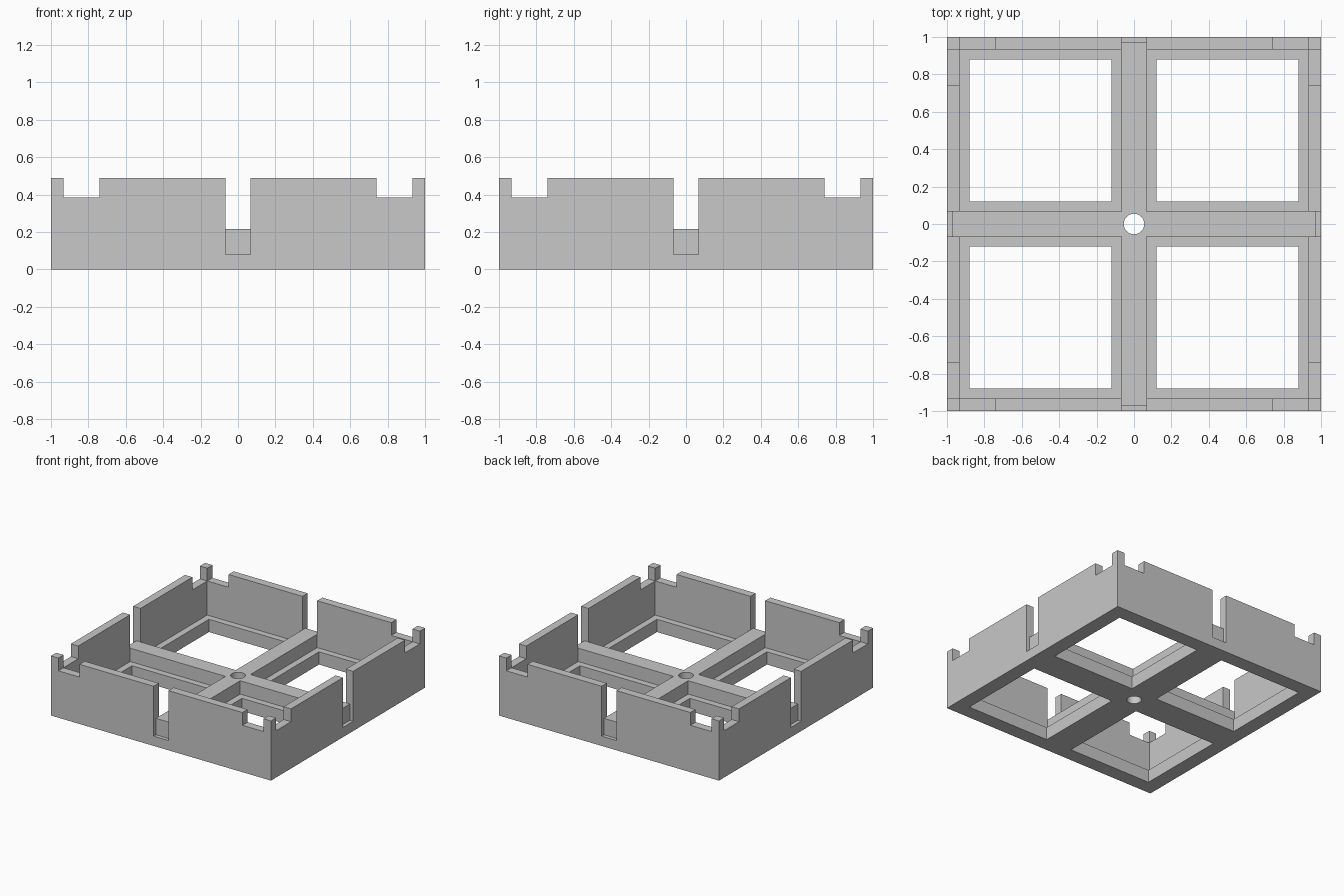
import bpy, bmesh

if "Cube" in bpy.data.objects:
    bpy.data.objects.remove(bpy.data.objects["Cube"], do_unlink=True)

HEIGHT = 0.49        # rim of the walls
INNER = 0.933        # inside face of the walls
FLOOR = 0.105        # top of the floor frame
BEAM_TOP, BEAM_HALF, BEAM_END = 0.215, 0.067, 0.97
WIN_IN, WIN_OUT = 0.12, 0.88
NOTCH_IN, NOTCH_Z = 0.74, 0.385
SLOT_Z = 0.08
OVER = 1.2           # cutters reach past the body

SHADE = (0.58, 0.58, 0.58, 1)
grey = bpy.data.materials.new("grey")
grey.use_nodes = True
grey.diffuse_color = SHADE
grey.node_tree.nodes["Principled BSDF"].inputs["Base Color"].default_value = SHADE


def add_box(bm, x, y, z):
    for p in bmesh.ops.create_cube(bm, size=2)["verts"]:
        p.co = (x[p.co.x > 0], y[p.co.y > 0], z[p.co.z > 0])


def boxes_object(name, boxes):
    bm = bmesh.new()
    for box in boxes:
        add_box(bm, *box)
    bmesh.ops.recalc_face_normals(bm, faces=bm.faces)
    mesh = bpy.data.meshes.new(name)
    bm.to_mesh(mesh)
    bm.free()
    mesh.materials.append(grey)
    obj = bpy.data.objects.new(name, mesh)
    bpy.context.collection.objects.link(obj)
    return obj


def span(a, b, sign):
    return (a, b) if sign > 0 else (-b, -a)


def quarters(a, b, z):
    return [(span(a, b, sx), span(a, b, sy), z) for sx in (1, -1) for sy in (1, -1)]


def on_walls(along, across, z):
    """The same box on all four walls."""
    out = []
    for s in (1, -1):
        out += [(along, span(*across, s), z), (span(*across, s), along, z)]
    return out


def cut(body, cutter):
    cutter.hide_render = True
    mod = body.modifiers.new("cut", "BOOLEAN")
    mod.operation, mod.solver, mod.object = "DIFFERENCE", "EXACT", cutter
    bpy.context.view_layer.objects.active = body
    bpy.ops.object.modifier_apply(modifier=mod.name)
    bpy.data.objects.remove(cutter, do_unlink=True)


# Solid block that becomes the walled tray with cross beams
tray = boxes_object("tray", [((-1, 1), (-1, 1), (0, HEIGHT))])

# Open interior, floor pockets between the beams, and floor windows
cut(tray, boxes_object("cavity", [((-INNER, INNER), (-INNER, INNER), (BEAM_TOP, OVER))]))
cut(tray, boxes_object("pockets", quarters(BEAM_HALF, INNER, (FLOOR, 0.3))))
cut(tray, boxes_object("windows", quarters(WIN_IN, WIN_OUT, (-0.1, 0.3))))

# Slot in the middle of each wall, stepping down outside the beam end
middle = (-BEAM_HALF, BEAM_HALF)
cut(tray, boxes_object("slots", on_walls(middle, (0.9, OVER), (BEAM_TOP, OVER))))
cut(tray, boxes_object("slot_steps", on_walls(middle, (BEAM_END, OVER), (SLOT_Z, OVER))))

# Notches beside the corner posts: each strip crosses two opposite walls
full, high = (-OVER, OVER), (NOTCH_Z, OVER)
strips = [span(NOTCH_IN, INNER, s) for s in (1, -1)]
cut(tray, boxes_object("front_back_notches", [(s, full, high) for s in strips]))
cut(tray, boxes_object("side_notches", [(full, s, high) for s in strips]))

# Round hole through the crossing
bpy.ops.mesh.primitive_cylinder_add(vertices=48, radius=0.055, depth=1)
cut(tray, bpy.context.object)

# Merge leftover coplanar seams
bm = bmesh.new()
bm.from_mesh(tray.data)
bmesh.ops.remove_doubles(bm, verts=bm.verts, dist=0.0001)
bmesh.ops.dissolve_limit(bm, angle_limit=0.01, verts=bm.verts, edges=bm.edges)
bm.to_mesh(tray.data)
bm.free()

# Smooth only the round hole
bpy.ops.object.select_all(action="DESELECT")
tray.select_set(True)
bpy.context.view_layer.objects.active = tray
bpy.ops.object.shade_smooth_by_angle(angle=0.5)
